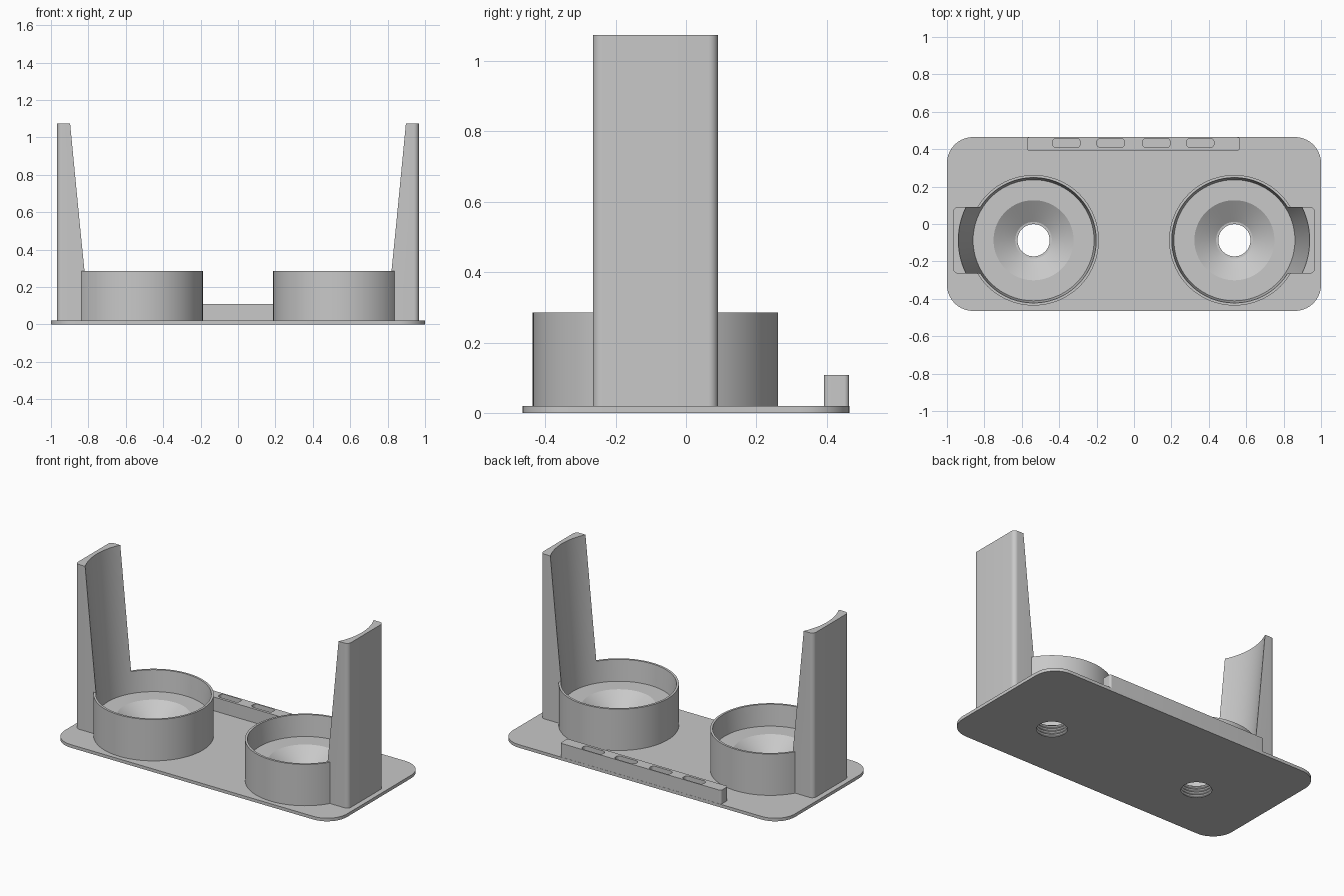
import bpy, bmesh, math

cube = bpy.data.objects.get("Cube")
if cube:
    bpy.data.objects.remove(cube, do_unlink=True)

grey = bpy.data.materials.new("light grey plastic")
grey.use_nodes = True
colour = (0.58, 0.58, 0.58, 1)
grey.diffuse_color = colour
grey.node_tree.nodes["Principled BSDF"].inputs["Base Color"].default_value = colour

CUP_X, CUP_Y = 0.537, -0.087
PLATE_TOP, CUP_TOP, TOWER_TOP = 0.02, 0.285, 1.075


def make_object(name, bm):
    bmesh.ops.recalc_face_normals(bm, faces=bm.faces)
    mesh = bpy.data.meshes.new(name)
    bm.to_mesh(mesh)
    bm.free()
    mesh.materials.append(grey)
    obj = bpy.data.objects.new(name, mesh)
    bpy.context.collection.objects.link(obj)
    return obj


def rounded_block(name, x0, x1, y0, y1, z0, z1, radius, only_outer=0, steps=10):
    """Box with rounded upright edges; only_outer = -1 or 1 rounds just that x side."""
    bm = bmesh.new()
    points = []
    for i, (sx, sy) in enumerate([(1, 1), (-1, 1), (-1, -1), (1, -1)]):
        cx, cy = (x1 if sx > 0 else x0), (y1 if sy > 0 else y0)
        if only_outer and sx != only_outer:
            points.append((cx, cy))
            continue
        for k in range(steps + 1):
            a = math.pi / 2 * (i + k / steps)
            points.append((cx - sx * radius + radius * math.cos(a),
                           cy - sy * radius + radius * math.sin(a)))
    face = bm.faces.new([bm.verts.new((x, y, z0)) for x, y in points])
    top = bmesh.ops.extrude_face_region(bm, geom=[face])
    verts = [v for v in top["geom"] if isinstance(v, bmesh.types.BMVert)]
    bmesh.ops.translate(bm, vec=(0, 0, z1 - z0), verts=verts)
    return make_object(name, bm)


def revolve(name, profile, x, y, sides=96):
    """Closed solid turned from (radius, height) points."""
    bm = bmesh.new()
    rings = []
    for r, z in profile:
        angles = [math.tau * k / sides for k in range(sides)]
        rings.append([bm.verts.new((x + r * math.cos(a), y + r * math.sin(a), z))
                      for a in angles])
    for low, high in zip(rings, rings[1:]):
        for k in range(sides):
            n = (k + 1) % sides
            bm.faces.new((low[k], low[n], high[n], high[k]))
    bm.faces.new(rings[0][::-1])
    bm.faces.new(rings[-1])
    return make_object(name, bm)


def combine(target, other, operation, keep=False):
    mod = target.modifiers.new("combine", 'BOOLEAN')
    mod.operation, mod.solver, mod.object = operation, 'EXACT', other
    bpy.context.view_layer.objects.active = target
    bpy.ops.object.modifier_apply(modifier=mod.name)
    if not keep:
        bpy.data.objects.remove(other, do_unlink=True)


# Base plate
plate = rounded_block("base_plate", -1, 1, -0.465, 0.465, 0, PLATE_TOP, 0.14)
parts = [plate]

# Bore: threaded hole, countersink, flat floor and one long flaring wall
bore = [(0.088, -0.05), (0.088, 0.0)]
turns, hole_top = 4, 0.075
for t in range(turns):
    for r, part in ((0.097, 0.4), (0.097, 0.55), (0.086, 0.95)):
        bore.append((r, hole_top * (t + part) / turns))
bore += [(0.098, hole_top), (0.214, 0.15), (0.3235, 0.15), (0.413, 1.2)]

# Cups with their side towers
for side, label in ((1, "left"), (-1, "right")):
    x = side * CUP_X
    holder = revolve(label + "_cup_and_tower",
                     [(0.349, PLATE_TOP), (0.349, CUP_TOP)], x, CUP_Y)
    xs = sorted((x + side * 0.25, side * 0.967))
    tower = rounded_block("tower", *xs, CUP_Y - 0.178, CUP_Y + 0.178,
                          PLATE_TOP, TOWER_TOP, 0.027, only_outer=side)
    combine(holder, tower, 'UNION')
    cutter = revolve("bore_cutter", bore, x, CUP_Y)
    cutter.hide_render = True
    combine(plate, cutter, 'DIFFERENCE', keep=True)
    combine(holder, cutter, 'DIFFERENCE')
    parts.append(holder)

# Rear bar with four rounded slots
bar = rounded_block("rear_bar", -0.573, 0.566, 0.392, 0.464, PLATE_TOP, 0.108, 0.014)
for cx in (-0.361, -0.125, 0.12, 0.354):
    slot = rounded_block("slot_cutter", cx - 0.074, cx + 0.074, 0.409, 0.457,
                         0.04, 0.2, 0.02)
    slot.hide_render = True
    combine(bar, slot, 'DIFFERENCE')
parts.append(bar)

# Smooth curved walls, keep edges crisp
for obj in parts:
    bpy.ops.object.select_all(action='DESELECT')
    obj.select_set(True)
    bpy.context.view_layer.objects.active = obj
    bpy.ops.object.shade_smooth_by_angle(angle=math.radians(25))
